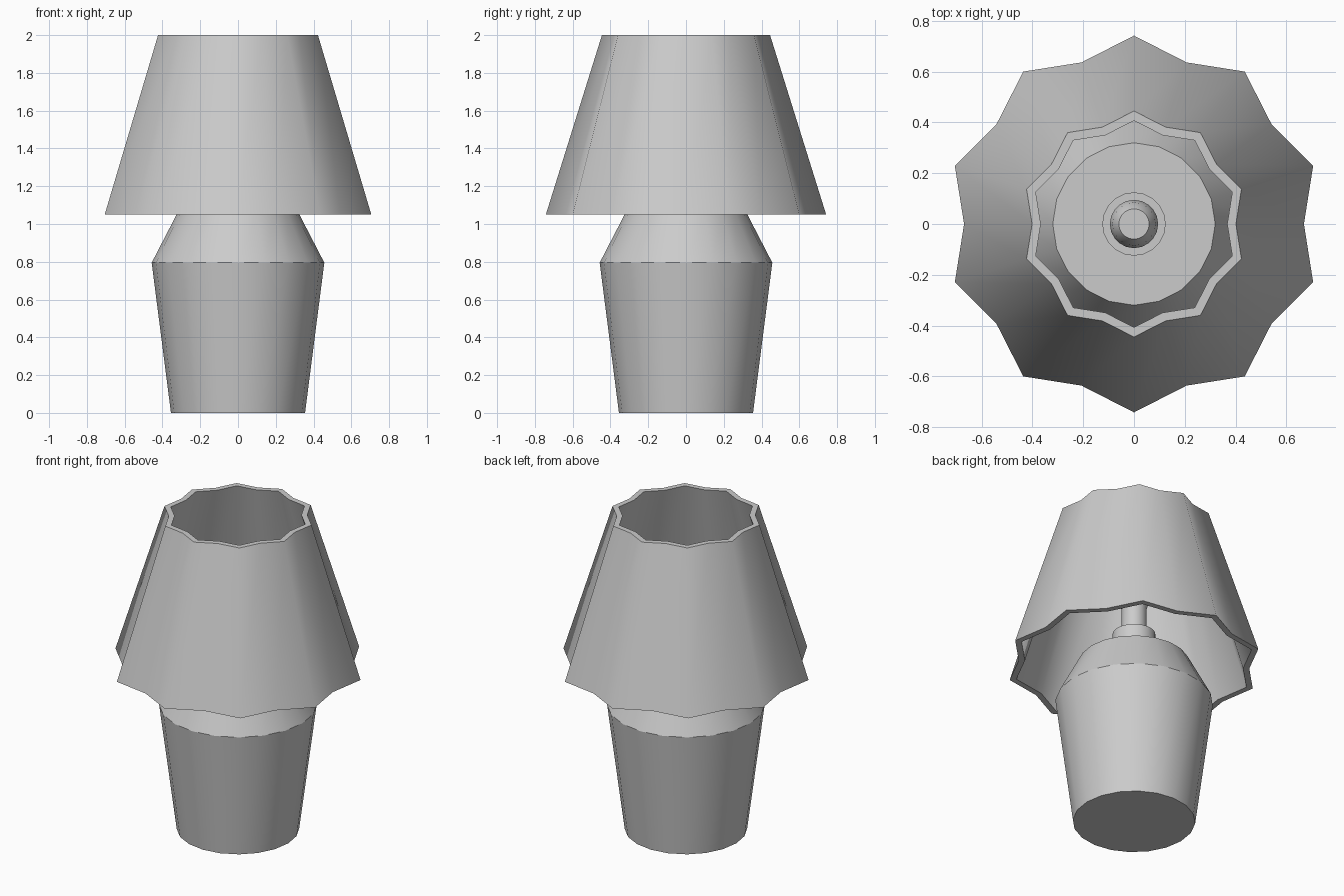
import bpy, bmesh, math

if "Cube" in bpy.data.objects:
    bpy.data.objects.remove(bpy.data.objects["Cube"])

SIDES = 20


def lathe(name, rings, smooth, closed=False, wave=1.0):
    """Stack rings of (radius, z); odd vertices are scaled by wave."""
    bm = bmesh.new()
    loops = []
    for r, z in rings:
        loop = []
        for i in range(SIDES):
            a = math.pi / 2 + 2 * math.pi * i / SIDES
            rr = r * (wave if i % 2 else 1.0)
            loop.append(bm.verts.new((rr * math.cos(a), rr * math.sin(a), z)))
        loops.append(loop)
    pairs = list(zip(loops, loops[1:]))
    if closed:
        pairs.append((loops[-1], loops[0]))
    else:
        bm.faces.new(loops[0][::-1])
        bm.faces.new(loops[-1])
    for lo, hi in pairs:
        for i in range(SIDES):
            j = (i + 1) % SIDES
            bm.faces.new((lo[i], lo[j], hi[j], hi[i]))
    bmesh.ops.recalc_face_normals(bm, faces=bm.faces[:])
    mesh = bpy.data.meshes.new(name)
    bm.to_mesh(mesh)
    bm.free()
    ob = bpy.data.objects.new(name, mesh)
    bpy.context.collection.objects.link(ob)
    bpy.ops.object.select_all(action='DESELECT')
    ob.select_set(True)
    bpy.context.view_layer.objects.active = ob
    bpy.ops.object.shade_smooth_by_angle(angle=math.radians(smooth))
    return ob


# Tapered base with bevelled shoulder
lathe("lamp_base", [(0.355, 0), (0.457, 0.795), (0.32, 1.06)], 30)

# Socket collar standing on the base
lathe("socket_collar", [(0.125, 1.06), (0.125, 1.25)], 30)

# Stem and bulb
lathe("bulb", [(0.073, 1.25), (0.073, 1.42), (0.095, 1.50),
               (0.095, 1.58), (0.085, 1.65), (0.06, 1.69)], 40)

# Hollow ten-pointed fluted shade
lathe("lamp_shade", [(0.742, 1.05), (0.445, 2.0), (0.407, 2.0), (0.702, 1.05)],
      60, closed=True, wave=0.902)
